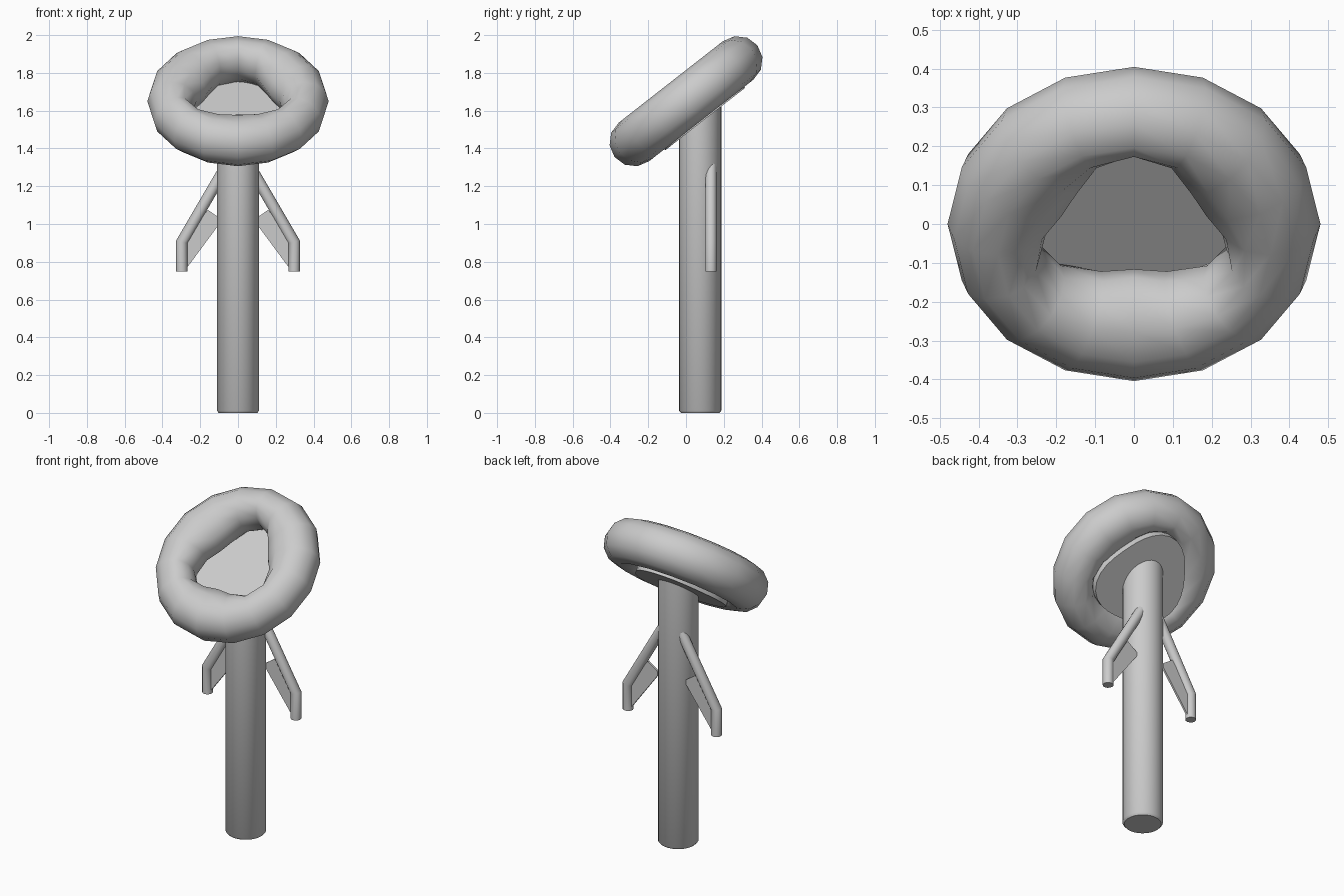
import bpy, bmesh
from math import sin, cos, pi, radians
from mathutils import Vector, Matrix

if "Cube" in bpy.data.objects:
    bpy.data.objects.remove(bpy.data.objects["Cube"])

TILT = radians(38)
HEAD = Matrix.Translation((0, 0, 1.65)) @ Matrix.Rotation(TILT, 4, 'X')


def finish(name, bm, angle=40):
    bmesh.ops.recalc_face_normals(bm, faces=bm.faces)
    me = bpy.data.meshes.new(name)
    bm.to_mesh(me)
    bm.free()
    ob = bpy.data.objects.new(name, me)
    bpy.context.collection.objects.link(ob)
    bpy.ops.object.select_all(action='DESELECT')
    ob.select_set(True)
    bpy.context.view_layer.objects.active = ob
    bpy.ops.object.shade_smooth_by_angle(angle=radians(angle))
    return ob


def loft(name, rings, loop=False, angle=40):
    """Skin a list of equal-length closed rings; cap the ends unless looped."""
    bm = bmesh.new()
    vs = [[bm.verts.new(p) for p in ring] for ring in rings]
    n = len(vs[0])
    for i in range(len(vs) if loop else len(vs) - 1):
        a, b = vs[i], vs[(i + 1) % len(vs)]
        for j in range(n):
            k = (j + 1) % n
            bm.faces.new((a[j], a[k], b[k], b[j]))
    if not loop:
        bm.faces.new(vs[0])
        bm.faces.new(vs[-1])
    return finish(name, bm, angle)


def angles(n):
    return [2 * pi * i / n for i in range(n)]


# Tilted ring, its inner side pulled towards a rounded triangle
def ring_point(a, t):
    rad = 0.35 + 0.13 * cos(t) + 0.045 * cos(3 * a) * max(0, -cos(t))
    return HEAD @ Vector((rad * sin(a), rad * cos(a), 0.13 * sin(t)))


loft("head_ring", [[ring_point(a, t) for t in angles(12)] for a in angles(16)],
     loop=True, angle=80)


# Backing plate closing the underside of the ring
def plate_loop(w):
    pts = []
    for a in angles(32):
        rad = 0.268 + 0.022 * cos(3 * a)
        pts.append(HEAD @ Vector((rad * sin(a), rad * cos(a), w)))
    return pts


loft("back_plate", [plate_loop(-0.137), plate_loop(-0.095)])


# Post with a softened foot and a top cut to the plate's slope
def post_loop(rad, z=None):
    pts = []
    for a in angles(28):
        x, y = rad * cos(a), 0.075 + rad * sin(a)
        top = 1.65 + (y * sin(TILT) - 0.12) / cos(TILT)
        pts.append((x, y, top if z is None else z))
    return pts


loft("post", [post_loop(0.102, 0), post_loop(0.112, 0.012), post_loop(0.112)], angle=50)

# Side arms and fins, mirrored left and right
ARM_Y, ARM_R = 0.132, 0.03
path = [(0.297, 0.748), (0.297, 0.905), (0.055, 1.32)]
# outward direction of each path ring (mitred at the bend)
d = (Vector(path[2]) - Vector(path[1])).normalized()
side = Vector((d.y, -d.x))
mitre = (Vector((1, 0)) + side).normalized()
outs = [Vector((1, 0)), mitre / mitre.x, side]
fin = [(0.28, 0.755), (0.095, 1.005), (0.095, 1.03), (0.16, 1.075), (0.297, 0.9)]
for label, s in (("right", 1), ("left", -1)):
    rings = []
    for p, o in zip(path, outs):
        rings.append([(s * (p[0] + ARM_R * cos(a) * o.x), ARM_Y + ARM_R * sin(a),
                       p[1] + ARM_R * cos(a) * o.y) for a in angles(12)])
    loft("arm_" + label, rings)
    loft("fin_" + label, [[(s * x, ARM_Y + dy, z) for x, z in fin]
                          for dy in (-0.006, 0.006)], angle=20)
